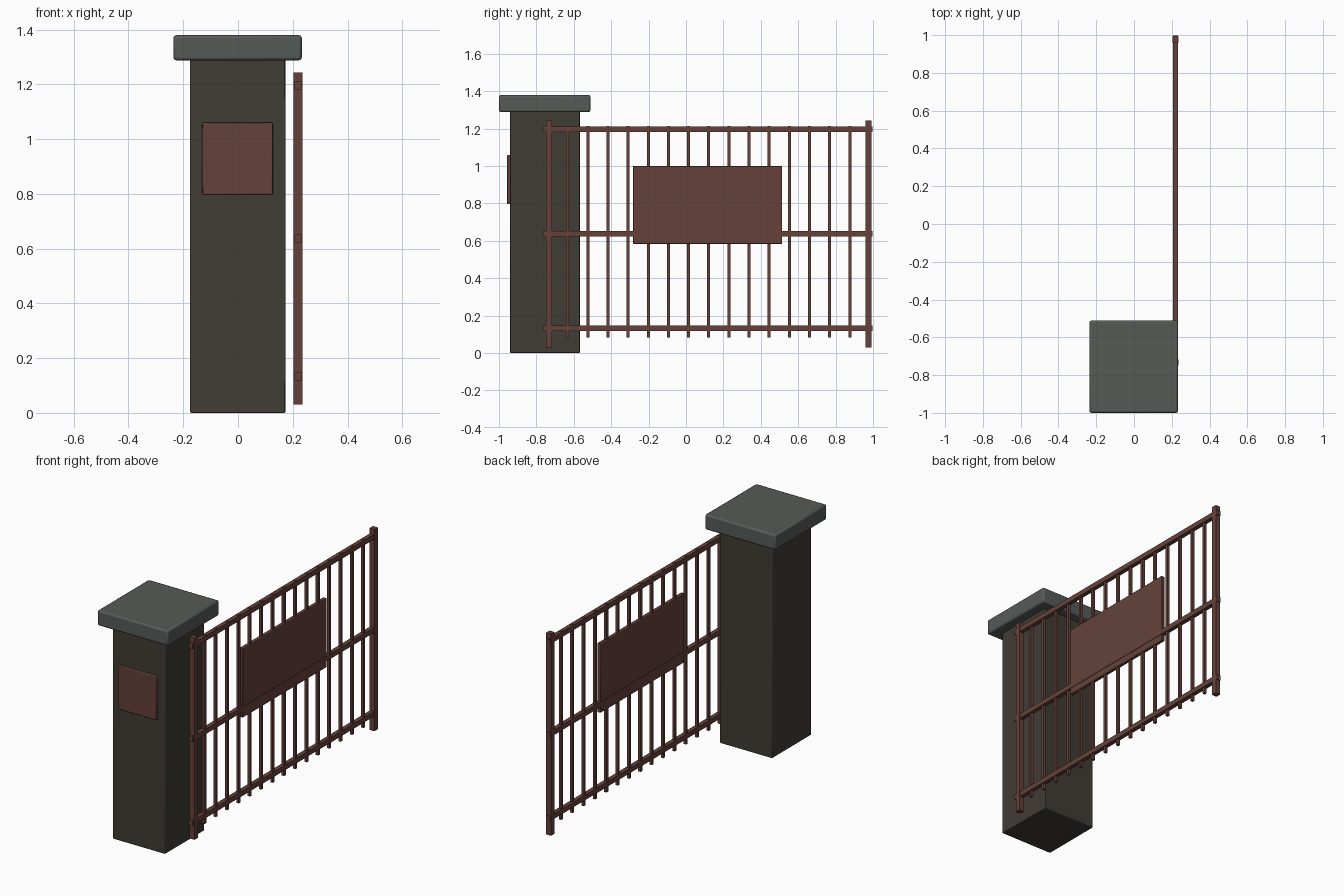
import bpy

cube = bpy.data.objects.get("Cube")
if cube:
    bpy.data.objects.remove(cube, do_unlink=True)


def material(name, rgb):
    mat = bpy.data.materials.new(name)
    mat.use_nodes = True
    color = (*rgb, 1)
    mat.diffuse_color = color
    mat.node_tree.nodes["Principled BSDF"].inputs["Base Color"].default_value = color
    return mat


stone = material("dark brown stone", (0.053, 0.045, 0.036))
slate = material("grey green slate", (0.092, 0.104, 0.097))
rust = material("rust red metal", (0.128, 0.053, 0.042))


def box(name, low, high, mat, bevel=0.0):
    """Box between two opposite corners, with optional softened edges."""
    bpy.ops.mesh.primitive_cube_add(
        size=1, location=[(a + b) / 2 for a, b in zip(low, high)])
    obj = bpy.context.object
    obj.name = name
    obj.scale = [b - a for a, b in zip(low, high)]
    bpy.ops.object.transform_apply(location=False, rotation=False, scale=True)
    obj.data.materials.append(mat)
    if bevel:
        mod = obj.modifiers.new("soft_edges", "BEVEL")
        mod.width = bevel
        mod.segments = 2
        bpy.ops.object.shade_smooth_by_angle()
    return obj


# Pillar with its capstone and front plaque
box("pillar", (-0.175, -0.94, 0), (0.173, -0.568, 1.30), stone, 0.004)
box("capstone", (-0.236, -1.0, 1.288), (0.233, -0.511, 1.38), slate, 0.01)
box("front_plaque", (-0.131, -0.956, 0.797), (0.127, -0.935, 1.06), rust, 0.004)

GATE_X = 0.219


def gate_box(name, half_x, y, z, bevel=0.0):
    """Box centred on the plane of the gate, given its y and z ranges."""
    return box(name, (GATE_X - half_x, y[0], z[0]),
               (GATE_X + half_x, y[1], z[1]), rust, bevel)


# Gate end posts
for name, y in (("near", -0.733), ("far", 0.976)):
    gate_box(f"gate_{name}_post", 0.016, (y - 0.016, y + 0.016), (0.03, 1.243))

# Horizontal rails
for name, z in (("bottom", 0.133), ("middle", 0.637), ("top", 1.197)):
    gate_box(f"gate_{name}_rail", 0.013, (-0.764, 0.998), (z - 0.015, z + 0.015))

# Vertical bars
for i in range(15):
    y = -0.633 + 0.1078 * i
    gate_box(f"gate_bar_{i + 1}", 0.008, (y - 0.008, y + 0.008), (0.082, 1.215))

# Solid panel in the middle of the gate
gate_box("gate_panel", 0.0105, (-0.283, 0.514), (0.584, 1.0), 0.003)
